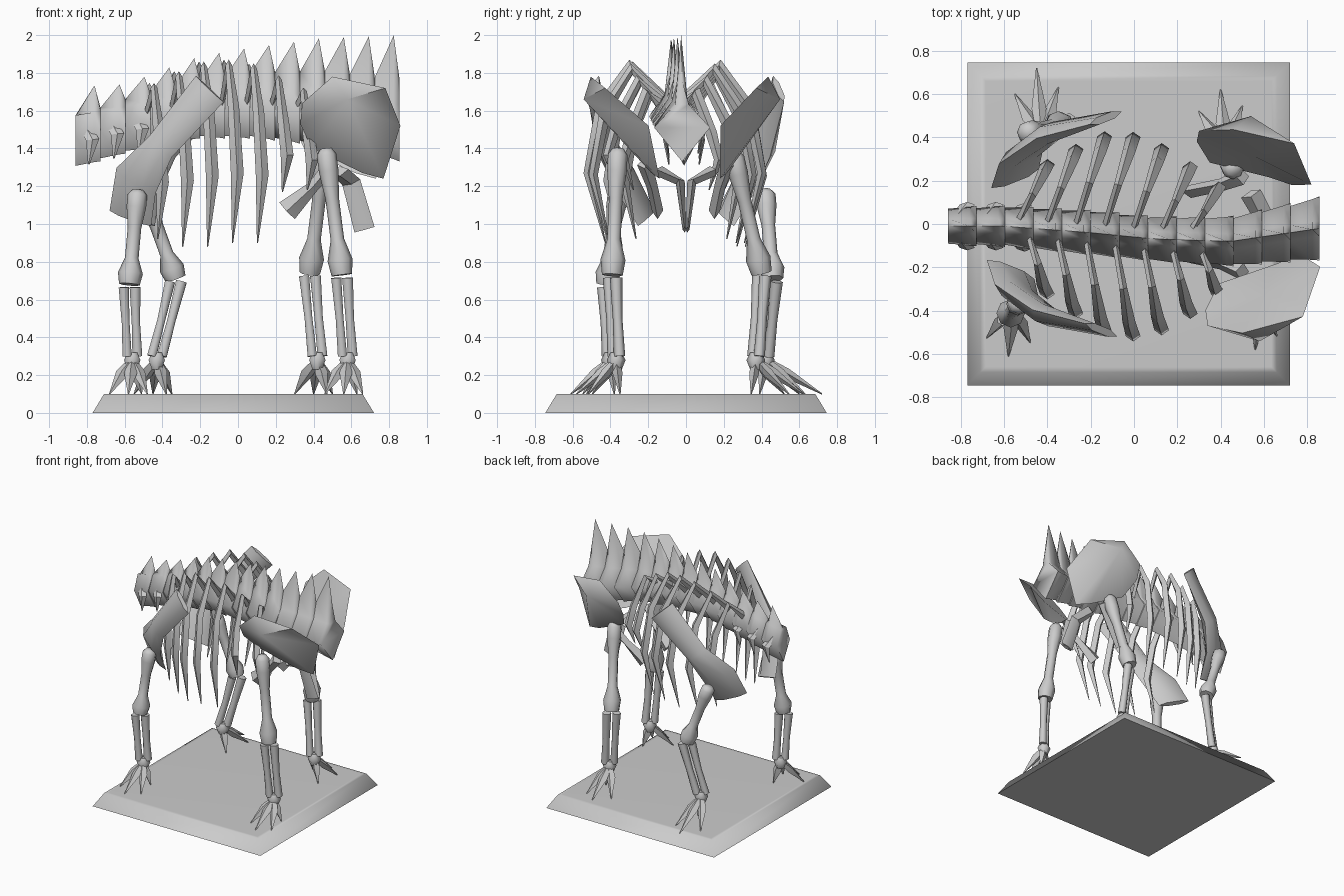
import bpy, bmesh
from math import sin, cos, pi, radians
from mathutils import Vector

old = bpy.data.objects.get("Cube")
if old:
    bpy.data.objects.remove(old)

bone = bpy.data.materials.new("plain grey")
bone.use_nodes = True
GREY = (0.6, 0.6, 0.6, 1)
bone.diffuse_color = GREY
bone.node_tree.nodes["Principled BSDF"].inputs["Base Color"].default_value = GREY

X, Y, Z = Vector((1, 0, 0)), Vector((0, 1, 0)), Vector((0, 0, 1))


def finish(name, bm, angle):
    """Turn a bmesh into an object, smooth below the given angle."""
    bmesh.ops.recalc_face_normals(bm, faces=bm.faces)
    me = bpy.data.meshes.new(name)
    bm.to_mesh(me)
    bm.free()
    me.materials.append(bone)
    me.shade_smooth()
    me.set_sharp_from_angle(angle=radians(angle))
    ob = bpy.data.objects.new(name, me)
    bpy.context.collection.objects.link(ob)
    return ob


def skin(bm, rings):
    """Bridge successive vertex rings and cap both ends."""
    for r, q in zip(rings, rings[1:]):
        for j in range(len(r)):
            n = (j + 1) % len(r)
            bm.faces.new((r[j], r[n], q[n], q[j]))
    bm.faces.new(rings[0])
    bm.faces.new(rings[-1])


def tube(name, stations, ref=X, sides=6, angle=50):
    """Loft (point, half width, half depth) stations along their path."""
    bm = bmesh.new()
    pts = [Vector(s[0]) for s in stations]
    rings = []
    for k, (p, a, b) in enumerate(stations):
        t = (pts[min(k + 1, len(pts) - 1)] - pts[max(k - 1, 0)]).normalized()
        u = t.cross(ref).normalized()
        v = u.cross(t)
        rings.append([bm.verts.new(pts[k] + u * a * cos(2 * pi * j / sides) + v * b * sin(2 * pi * j / sides))
                      for j in range(sides)])
    skin(bm, rings)
    return finish(name, bm, angle)


def sample(table, x):
    """Linear interpolation of rows (x, values...)."""
    for lo, hi in zip(table, table[1:]):
        if x <= hi[0]:
            break
    f = (x - lo[0]) / (hi[0] - lo[0])
    return [a + (b - a) * f for a, b in zip(lo[1:], hi[1:])]


# Plinth with a softened rim
bm = bmesh.new()
skin(bm, [[bm.verts.new((-0.025 + sx * w, sy * w, z)) for sx, sy in ((-1, -1), (1, -1), (1, 1), (-1, 1))]
          for w, z in ((0.745, 0), (0.685, 0.099), (0.66, 0.1))])
finish("plinth", bm, 75)

# Spine: x, centre y, centre z, half width, half height, spike tip z, notch z
SPINE = [(-0.86, -0.01, 1.46, 0.085, 0.16, 1.73, 1.57), (-0.6, -0.01, 1.52, 0.09, 0.14, 1.74, 1.66),
         (-0.2, -0.04, 1.59, 0.1, 0.13, 1.89, 1.76), (0.1, -0.07, 1.6, 0.1, 0.14, 1.94, 1.8),
         (0.45, -0.08, 1.57, 0.11, 0.15, 1.985, 1.81), (0.86, -0.02, 1.51, 0.14, 0.17, 2.0, 1.76)]
STEP = 0.132
for i in range(13):
    x0 = -0.86 + STEP * i
    bm = bmesh.new()
    rings = []
    # Each vertebra is a diamond whose thin crest climbs to a spike at the rear
    for part, grow, spike in ((0, 0.95, 0), (0.76, 1.02, 1), (1, 1.06, 0)):
        x = x0 + STEP * part
        yc, zc, w, h, tip, notch = sample(SPINE, x)
        top = tip if spike else notch
        profile = ((0, -h * grow), (w * grow, 0), (0.035, h * 0.72), (0, top - zc), (-0.035, h * 0.72), (-w * grow, 0))
        rings.append([bm.verts.new((x, yc + dy, zc + dz)) for dy, dz in profile])
    skin(bm, rings)
    finish("vertebra", bm, 85)

# Ribs: half span, tip height, peak height
RIBS = [(0.3, 0.92, 1.72), (0.38, 0.88, 1.78), (0.45, 0.88, 1.83), (0.46, 0.9, 1.84),
        (0.42, 0.9, 1.82), (0.34, 1.17, 1.76), (0.25, 1.18, 1.7)]
for i, (span, tip, peak) in enumerate(RIBS):
    x = -0.41 + STEP * i
    yc, zc = sample(SPINE, x)[:2]
    for s in (-1, 1):
        sweep = 0.07 if s < 0 else 0.12
        path = [(-sweep, 0.05, zc + 0.05, 0.03, 0.014), (-sweep * 0.5, span * 0.52, peak, 0.03, 0.018),
                (-0.01, span * 0.85, peak - 0.22, 0.03, 0.03),
                (0.01, span, (peak + tip) / 2 - 0.1, 0.024, 0.034), (-0.015, span * 0.8, tip, 0.003, 0.003)]
        tube("rib", [((x + dx, yc + s * y, z), a, b) for dx, y, z, a, b in path], X, 4, 30)

# Short neck ribs lying along the first vertebrae
for i in range(3):
    x = -0.79 + STEP * i
    yc, zc = sample(SPINE, x)[:2]
    for s in (-1, 1):
        tube("neck_rib", [((x - 0.02, yc + s * 0.05, zc + 0.04), 0.012, 0.03),
                          ((x + 0.02, yc + s * 0.1, zc - 0.03), 0.012, 0.035),
                          ((x, yc + s * 0.08, zc - 0.16), 0.004, 0.004)], X, 4, 30)

# Shoulder blades and pelvis
OUTLINE = [(0.5, 0.47, 1.78), (0.34, 0.45, 1.64), (0.33, 0.39, 1.53), (0.39, 0.28, 1.4),
           (0.66, 0.2, 1.27), (0.77, 0.16, 1.24), (0.86, 0.19, 1.52), (0.78, 0.4, 1.72)]
for s in (-1, 1):
    d = 0.02 if s > 0 else 0
    tube("shoulder_blade", [((-0.57 + d, s * 0.21, 1.03), 0.125, 0.02), ((-0.54 + d, s * 0.32, 1.23), 0.13, 0.045),
                            ((-0.41 + d, s * 0.42, 1.41), 0.085, 0.05), ((-0.15 + d, s * 0.49, 1.715), 0.105, 0.02)],
         Vector((-0.4, s, 0)), 6, 60)
    bm = bmesh.new()
    # The pelvis leans slightly to its right
    hip = [bm.verts.new((x - 2 * d, s * y + 0.02 - 0.1 * (z - 1.24), z))
           for x, y, z in OUTLINE + [(0.58, 0.52, 1.66), (0.6, 0.32, 1.53)]]
    rim, outer, inner = hip[:-2], hip[-2], hip[-1]
    for a, b in zip(rim, rim[1:] + rim[:1]):
        bm.faces.new((a, b, outer))
        bm.faces.new((b, a, inner))
    finish("hip_blade", bm, 60)
    tube("rear_hip_bone", [((0.54, s * 0.14, 1.28), 0.03, 0.05), ((0.6, s * 0.03, 1.22), 0.025, 0.05),
                           ((0.67, s * 0.008, 0.97), 0.01, 0.055)], X, 4, 40)
    tube("front_hip_bone", [((0.5, s * 0.22, 1.32), 0.04, 0.04), ((0.4, s * 0.18, 1.2), 0.03, 0.03),
                            ((0.26, s * 0.15, 1.07), 0.06, 0.03)], Y, 4, 40)


def leg(label, s, top, knee, ankle, reach):
    """Upper bone, paired lower bones, ankle and four toes."""
    a, b, c = Vector(top), Vector(knee), Vector(ankle)
    shape = ((0, 0.03), (0.05, 0.052), (0.18, 0.052), (0.4, 0.036), (0.72, 0.036), (0.88, 0.066), (1, 0.055))
    tube(label + "_upper_bone", [(a.lerp(b, f), r, r) for f, r in shape], X, 8, 60)
    start = b + Vector((0, 0, -0.015))
    for dx, dy, r in ((-0.03, -0.02, 0.028), (0.03, 0.02, 0.03)):
        off = Vector((dx, dy, 0))
        tube(label + "_lower_bone", [(start + off, r * 1.1, r * 1.1), (start.lerp(c, 0.5) + off * 0.9, r * 0.85, r * 0.85),
                                     (c + off * 0.9 + Z * 0.02, r, r)], X, 6, 70)
    tube(label + "_ankle", [(c + Z * 0.04, 0.03, 0.03), (c, 0.05, 0.05), (c - Z * 0.05, 0.03, 0.03)], X, 6, 60)
    for dx, dy in ((-0.12, 0.6), (-0.02, 1), (0.08, 0.7), (0.05, -0.1)):
        mid = c + Vector((dx * 0.45, s * dy * reach * 0.38, -0.07))
        tip = Vector((c.x + dx, c.y + s * dy * reach, 0.1))
        tube(label + "_toe", [(c, 0.018, 0.02), (mid, 0.026, 0.034), (tip, 0.003, 0.003)], X, 4, 40)


leg("right_front", -1, (-0.53, -0.36, 1.18), (-0.575, -0.42, 0.68), (-0.56, -0.4, 0.28), 0.21)
leg("left_front", 1, (-0.5, 0.42, 1.18), (-0.33, 0.46, 0.71), (-0.43, 0.42, 0.28), 0.3)
leg("right_hind", -1, (0.465, -0.36, 1.4), (0.55, -0.39, 0.73), (0.58, -0.37, 0.28), 0.21)
leg("left_hind", 1, (0.46, 0.25, 1.38), (0.38, 0.4, 0.74), (0.42, 0.37, 0.28), 0.25)
